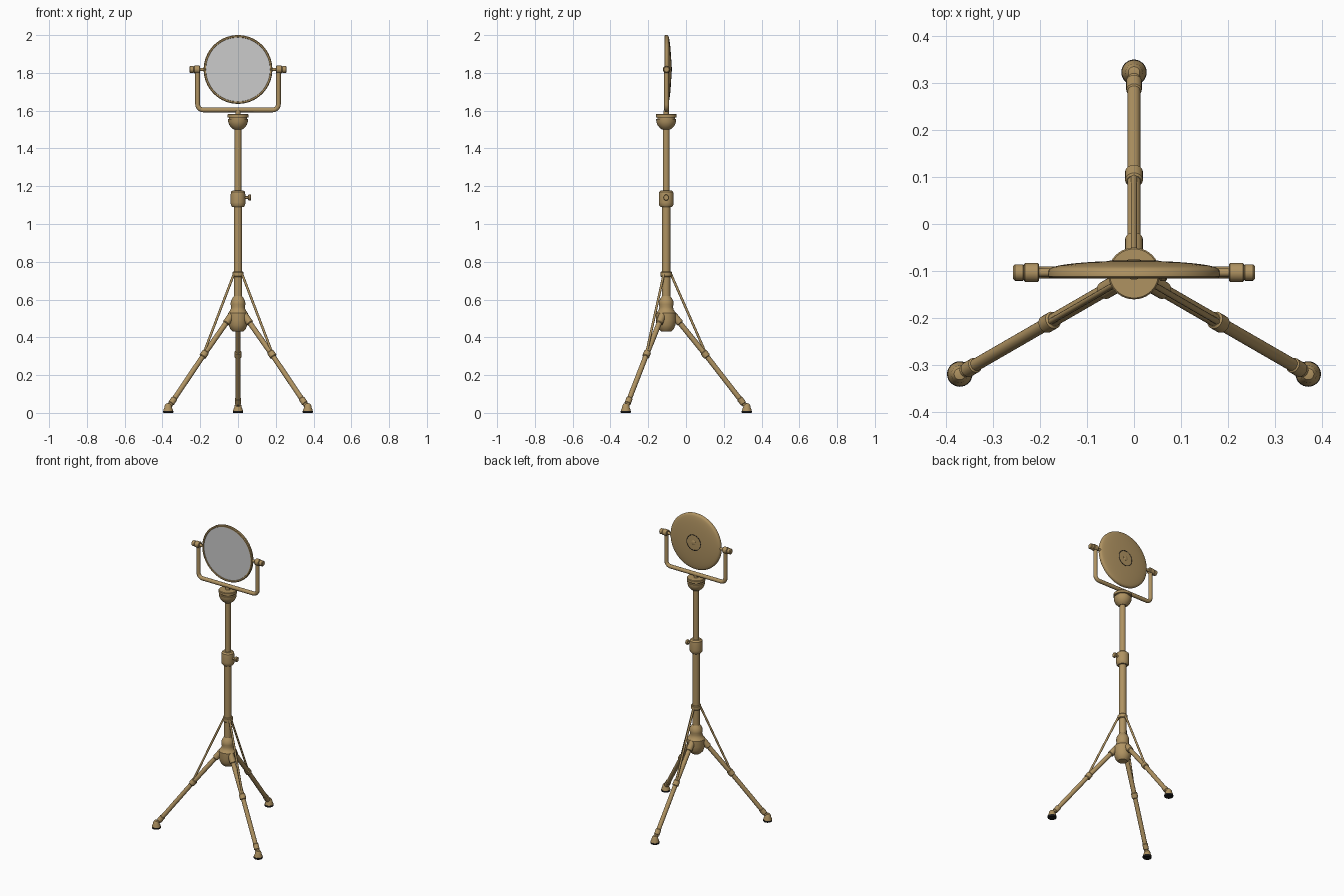
import bpy, bmesh, math
from mathutils import Vector, Matrix

cube = bpy.data.objects.get("Cube")
if cube:
    bpy.data.objects.remove(cube, do_unlink=True)


def material(name, color, rough=0.4):
    m = bpy.data.materials.new(name)
    m.use_nodes = True
    bsdf = m.node_tree.nodes["Principled BSDF"]
    m.diffuse_color = (*color, 1)
    bsdf.inputs["Base Color"].default_value = (*color, 1)
    bsdf.inputs["Roughness"].default_value = rough
    return m


brass = material("brass", (0.43, 0.29, 0.12))
rubber = material("rubber", (0.01, 0.01, 0.01), 0.8)

AXIS_Y = -0.105
MIRROR = Vector((0, -0.103, 1.818))
UP = Vector((0, 0, 1))


def smooth(ob, angle=35):
    bpy.ops.object.select_all(action='DESELECT')
    ob.select_set(True)
    bpy.context.view_layer.objects.active = ob
    bpy.ops.object.shade_smooth_by_angle(angle=math.radians(angle))


def lathe(name, profile, origin=(0, AXIS_Y, 0), direction=UP, mat=brass, segs=32, closed=False):
    """Revolve (radius, height) points about a direction from an origin."""
    bm = bmesh.new()
    vs = [bm.verts.new((r, 0, h)) for r, h in profile]
    pairs = list(zip(vs, vs[1:])) + ([(vs[-1], vs[0])] if closed else [])
    edges = [bm.edges.new(p) for p in pairs]
    bmesh.ops.spin(bm, geom=vs + edges, cent=(0, 0, 0), axis=UP,
                   angle=math.tau, steps=segs, use_duplicate=False)
    bmesh.ops.remove_doubles(bm, verts=bm.verts, dist=1e-5)
    bmesh.ops.recalc_face_normals(bm, faces=bm.faces)
    me = bpy.data.meshes.new(name)
    bm.to_mesh(me)
    bm.free()
    ob = bpy.data.objects.new(name, me)
    bpy.context.collection.objects.link(ob)
    rot = Vector(direction).to_track_quat('Z', 'Y').to_matrix().to_4x4()
    ob.matrix_world = Matrix.Translation(origin) @ rot
    if mat:
        me.materials.append(mat)
    smooth(ob)
    return ob


def rod(name, a, b, r, mat=brass, segs=20, bevel=0.0):
    """Capped cylinder between two points with optional chamfered ends."""
    a, b = Vector(a), Vector(b)
    n = (b - a).length
    prof = [(0, 0), (r - bevel, 0), (r, bevel), (r, n - bevel), (r - bevel, n), (0, n)]
    if not bevel:
        prof = [(0, 0), (r, 0), (r, n), (0, n)]
    return lathe(name, prof, a, b - a, mat, segs)


# Central column
lathe("lower_tube", [(0, 0.58), (0.022, 0.58), (0.022, 1.1), (0, 1.1)])
lathe("upper_tube", [(0, 1.1), (0.018, 1.1), (0.018, 1.51), (0, 1.51)])
lathe("height_clamp", [(0, 1.09), (0.03, 1.09), (0.038, 1.1), (0.039, 1.115), (0.039, 1.155),
                       (0.037, 1.17), (0.028, 1.178), (0, 1.178)])
rod("clamp_screw", (0.03, AXIS_Y, 1.14), (0.056, AXIS_Y, 1.14), 0.007)
rod("clamp_knob", (0.054, AXIS_Y, 1.14), (0.07, AXIS_Y, 1.14), 0.016, bevel=0.003)
lathe("strut_ring", [(0, 0.72), (0.027, 0.72), (0.03, 0.724), (0.03, 0.744), (0.027, 0.748), (0, 0.748)])
lathe("leg_hub", [(0, 0.43), (0.028, 0.432), (0.041, 0.445), (0.049, 0.465), (0.053, 0.49),
                  (0.053, 0.528), (0.047, 0.535), (0.04, 0.545), (0.036, 0.56), (0.039, 0.575),
                  (0.038, 0.59), (0.031, 0.605), (0.022, 0.618), (0, 0.618)])

# Swivel cup beneath the yoke
lathe("swivel_cup", [(0, 1.5), (0.022, 1.5), (0.033, 1.508), (0.045, 1.522), (0.052, 1.54),
                     (0.053, 1.555), (0.047, 1.557), (0.047, 1.563), (0.055, 1.565),
                     (0.055, 1.58), (0.052, 1.583), (0, 1.583)], segs=40)
lathe("swivel_pin", [(0, 1.57), (0.014, 1.57), (0.014, 1.602), (0, 1.602)])

# Three tripod legs with struts and feet
for i, label in enumerate(("back", "front_right", "front_left")):
    ang = math.radians(90 + 120 * i)
    out = Vector((math.cos(ang), math.sin(ang), 0))

    def at(r, z):
        return Vector((0, AXIS_Y, z)) + out * r

    top, knee, ankle = at(0.045, 0.51), at(0.207, 0.31), at(0.415, 0.042)
    along = (ankle - knee).normalized()
    rod(label + "_upper_leg", top, knee, 0.014)
    rod(label + "_lower_leg", knee, ankle, 0.0135)
    rod(label + "_leg_socket", at(0.035, 0.522), at(0.075, 0.473), 0.019, bevel=0.004)
    rod(label + "_knee_collar", knee - along * 0.018, knee + along * 0.018, 0.019, bevel=0.004)
    rod(label + "_ankle_collar", ankle - along * 0.045, ankle - along * 0.008, 0.0165, bevel=0.003)
    rod(label + "_strut", at(0.025, 0.735), knee + Vector((0, 0, 0.012)), 0.0065, segs=12)
    lathe(label + "_foot", [(0, 0.01), (0.026, 0.01), (0.025, 0.017), (0.02, 0.028),
                            (0.018, 0.04), (0.012, 0.049), (0, 0.052)], at(0.427, 0))
    lathe(label + "_foot_pad", [(0, 0), (0.025, 0), (0.027, 0.003), (0.027, 0.011), (0, 0.011)],
          at(0.427, 0), mat=rubber)

# U-shaped yoke swept along a rounded path
half, low, rad = 0.214, 1.604, 0.03
corner = [(half - rad + rad * math.cos(t), low + rad - rad * math.sin(t))
          for t in (math.pi / 2 * k / 8 for k in range(9))]
right_half = [(half, MIRROR.z)] + corner
path = right_half + [(-x, z) for x, z in reversed(right_half)]
curve = bpy.data.curves.new("yoke", 'CURVE')
curve.dimensions = '3D'
curve.bevel_depth = 0.0125
curve.bevel_resolution = 4
curve.use_fill_caps = True
spline = curve.splines.new('POLY')
spline.points.add(len(path) - 1)
for p, (x, z) in zip(spline.points, path):
    p.co = (x, MIRROR.y, z, 1)
curve.materials.append(brass)
yoke = bpy.data.objects.new("yoke", curve)
bpy.context.collection.objects.link(yoke)
bpy.ops.object.select_all(action='DESELECT')
yoke.select_set(True)
bpy.context.view_layer.objects.active = yoke
bpy.ops.object.convert(target='MESH')
smooth(bpy.context.object)

# Pivots on both sides of the mirror
for side, label in ((1, "left"), (-1, "right")):
    def px(x):
        return MIRROR + Vector((side * x, 0, 0))

    rod(label + "_pivot_axle", px(0.175), px(0.21), 0.009)
    rod(label + "_pivot_barrel", px(0.202), px(0.233), 0.02, bevel=0.002)
    rod(label + "_pivot_knob", px(0.232), px(0.257), 0.0175, bevel=0.004)

# Round mirror: rim with domed back, glass and back fittings
BACK = Vector((0, 1, 0))
dome = [(0.18 * math.cos(t), 0.006 + 0.019 * math.sin(t))
        for t in (math.pi / 2 * k / 10 for k in range(11))]
lathe("mirror_shell", [(0, -0.006), (0.169, -0.006), (0.171, -0.011), (0.178, -0.012),
                       (0.182, -0.008), (0.182, 0.003)] + dome, MIRROR, BACK, segs=64)
lathe("mirror_glass", [(0, -0.0075), (0.17, -0.0075), (0.17, -0.004), (0, -0.004)],
      MIRROR, BACK, None, 64)
ring = [(0.05 + 0.002 * math.cos(t), 0.0242 + 0.0015 * math.sin(t))
        for t in (math.tau * k / 8 for k in range(8))]
lathe("back_ring", ring, MIRROR, BACK, rubber, 48, True)
lathe("back_button", [(0, 0.02), (0.015, 0.02), (0.015, 0.026), (0.011, 0.028), (0, 0.028)],
      MIRROR, BACK)
